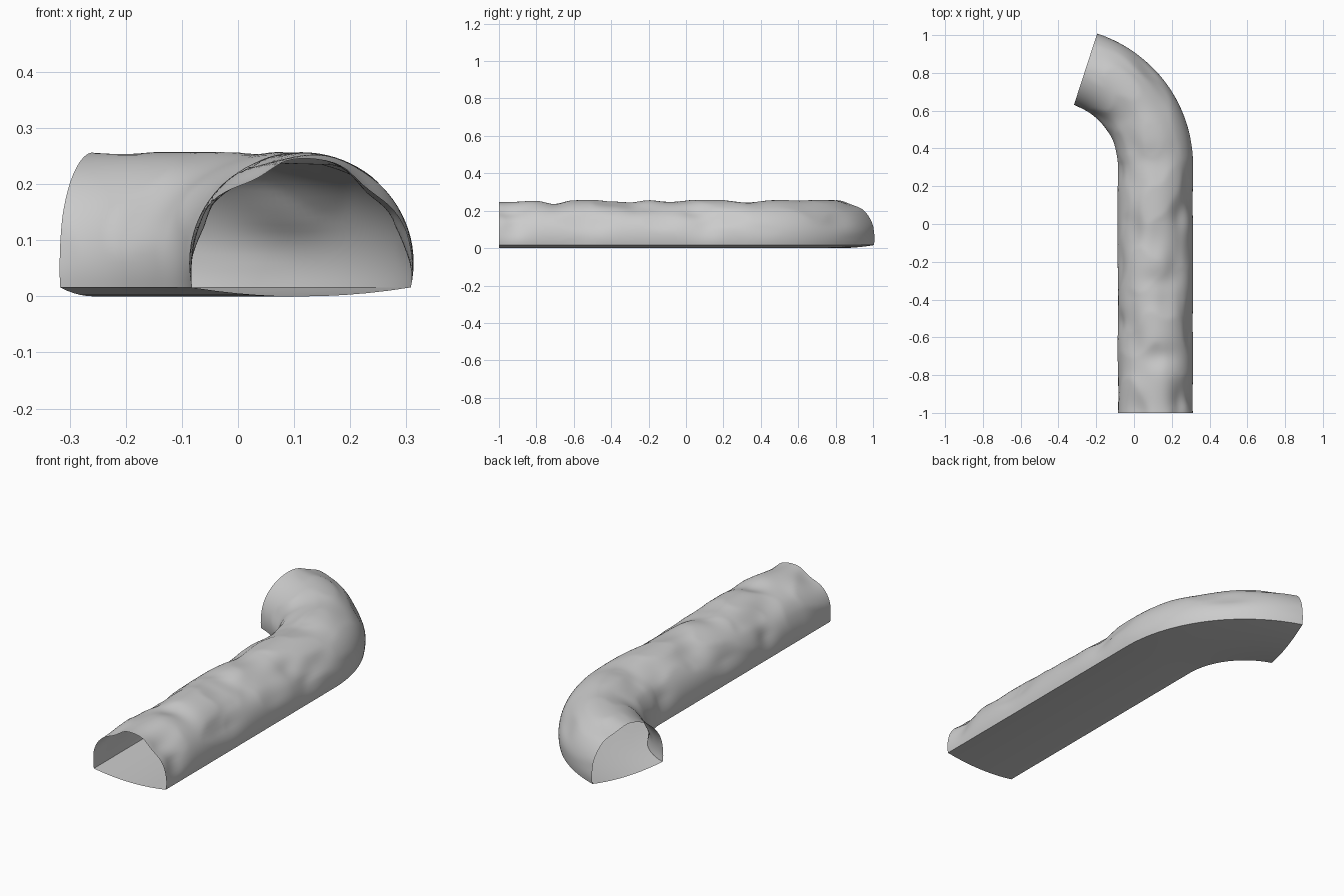
import bpy, math
from mathutils import noise, Vector

if "Cube" in bpy.data.objects:
    bpy.data.objects.remove(bpy.data.objects["Cube"])

CX, R, BEND_Y, TURN = 0.113, 0.535, 0.31, math.radians(72)
STRAIGHT = BEND_Y + 1.0
LENGTH = STRAIGHT + R * TURN
HALF_W, RISE, MID_Z, EDGE_Z = 0.2, 0.197, 0.06, 0.016
A0 = -math.asin((MID_Z - EDGE_Z) / RISE)   # arch starts just below its widest level
EDGE_X = HALF_W * math.cos(A0)
ROWS, ARCH, FLOOR = 150, 48, 10

# Hollows in the rock: distance along path, arch angle (0 = right), depth, length, angular size
DENTS = [(0.0, 118, .14, .10, 22), (0.02, 50, .11, .10, 20), (0.09, 12, .10, .07, 22),
         (0.30, 80, .08, .06, 30), (0.50, 20, .07, .10, 22), (0.48, 165, .08, .06, 22),
         (0.38, 125, .08, .10, 20), (0.70, 85, .07, .06, 28), (0.75, 55, .07, .10, 18),
         (0.95, 125, .06, .10, 18), (1.12, 10, .08, .07, 20), (1.05, 45, .10, .08, 16),
         (1.28, 165, .07, .07, 24), (1.35, 95, .06, .07, 25), (1.72, 30, .08, .09, 20)]


def place(s, x, z):
    """Map a cross-section point onto the path at distance s."""
    if s <= STRAIGHT:
        return (CX + x, s - 1.0, z)
    a = (s - STRAIGHT) / R
    return (CX - R + (R + x) * math.cos(a), BEND_Y + (R + x) * math.sin(a), z)


def arch_point(s, t):
    a = A0 + t * (math.pi - 2 * A0)
    deg = math.degrees(a)
    d = 0.09 * max(0, noise.noise(Vector((s * 5, math.cos(a) * 1.6, math.sin(a) * 1.6 + 3))))
    for ds, da, depth, ls, la in DENTS:
        d += depth * math.exp(-((s - ds) / ls) ** 2 - ((deg - da) / la) ** 2)
    d *= min(1, 6 * t, 6 * (1 - t))          # walls meet the floor cleanly
    k = 1 - min(d, 0.16)
    return HALF_W * math.cos(a) * k, MID_Z + RISE * math.sin(a) * k


def floor_point(s, t):
    x = EDGE_X * (2 * t - 1)
    return x, EDGE_Z * (x / EDGE_X) ** 2


def sweep(name, profile, n):
    """Sweep an open section along the tunnel path."""
    verts = [place(s, *profile(s, j / n))
             for s in (LENGTH * i / ROWS for i in range(ROWS + 1)) for j in range(n + 1)]
    w = n + 1
    faces = [(i * w + j, i * w + j + 1, (i + 1) * w + j + 1, (i + 1) * w + j)[::-1]
             for i in range(ROWS) for j in range(n)]
    me = bpy.data.meshes.new(name)
    me.from_pydata(verts, [], faces)
    me.polygons.foreach_set("use_smooth", [True] * len(faces))
    ob = bpy.data.objects.new(name, me)
    bpy.context.collection.objects.link(ob)
    return ob


# Rocky vault and shallow dished floor
sweep("tunnel_vault", arch_point, ARCH)
floor = sweep("tunnel_floor", lambda s, t: floor_point(s, 1 - t), FLOOR)
